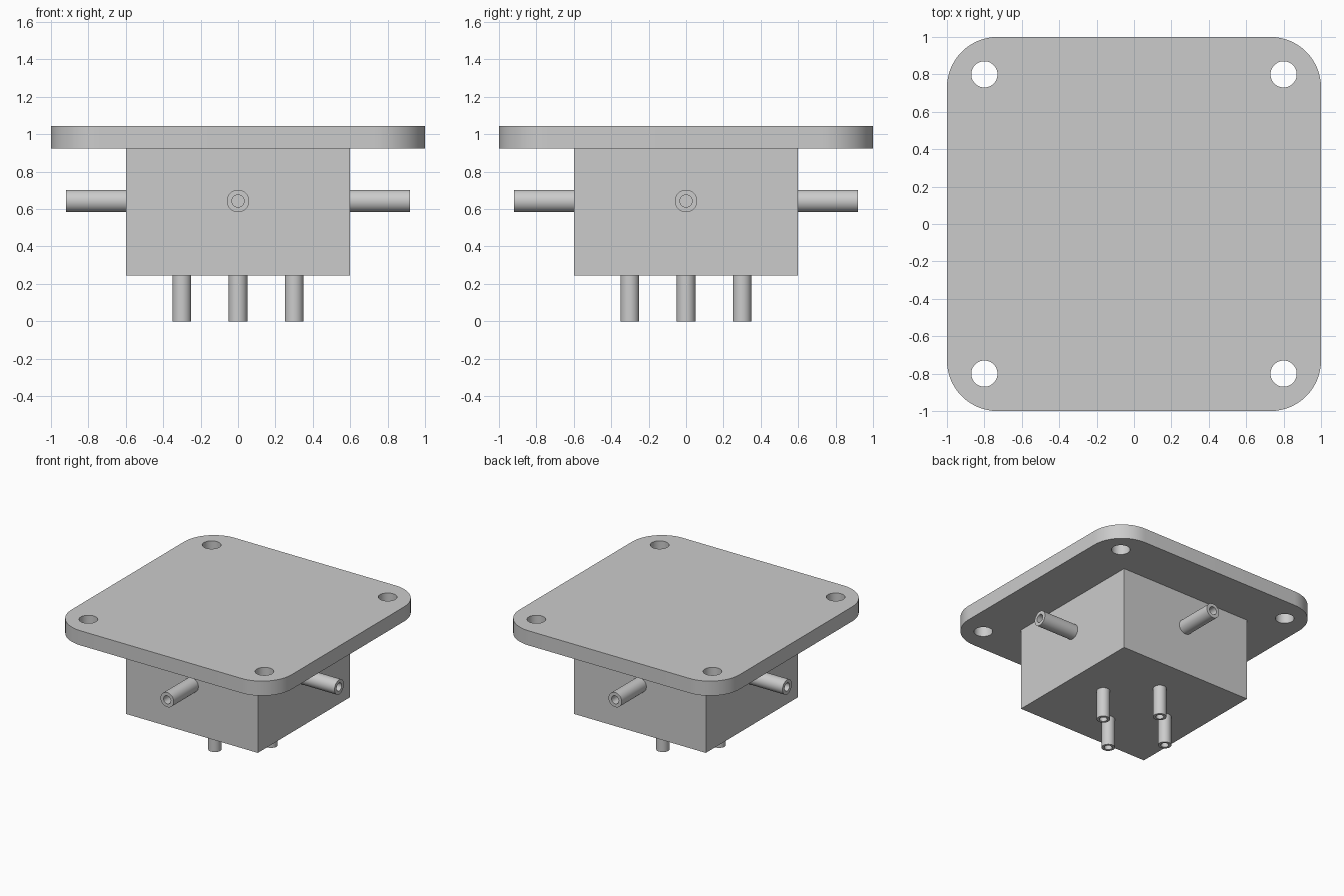
import bpy, bmesh
from math import sin, cos, pi
from mathutils import Matrix, Vector

cube = bpy.data.objects.get("Cube")
if cube:
    bpy.data.objects.remove(cube, do_unlink=True)

GREY = (0.6, 0.6, 0.6, 1)
grey = bpy.data.materials.new("plain grey")
grey.use_nodes = True
grey.diffuse_color = GREY
grey.node_tree.nodes["Principled BSDF"].inputs["Base Color"].default_value = GREY


def circle(radius, cx=0, cy=0, n=48):
    return [(cx + radius * cos(2 * pi * i / n), cy + radius * sin(2 * pi * i / n)) for i in range(n)]


def rounded_square(half, radius, n=16):
    c = half - radius
    pts = []
    for k, (sx, sy) in enumerate([(1, 1), (-1, 1), (-1, -1), (1, -1)]):
        for i in range(n + 1):
            a = (k + i / n) * pi / 2
            pts.append((sx * c + radius * cos(a), sy * c + radius * sin(a)))
    return pts


def extrude_outline(name, loops, start, direction, length):
    """Fill an outline with holes and extrude it from start along direction."""
    curve = bpy.data.curves.new(name, "CURVE")
    curve.dimensions = "2D"
    curve.fill_mode = "BOTH"
    curve.extrude = length / 2
    for loop in loops:
        spline = curve.splines.new("POLY")
        spline.points.add(len(loop) - 1)
        for point, (x, y) in zip(spline.points, loop):
            point.co = (x, y, 0, 1)
        spline.use_cyclic_u = True
    temp = bpy.data.objects.new(name + "_outline", curve)
    bpy.context.collection.objects.link(temp)
    bpy.context.view_layer.update()
    mesh = bpy.data.meshes.new_from_object(temp.evaluated_get(bpy.context.evaluated_depsgraph_get()))
    bpy.data.objects.remove(temp, do_unlink=True)
    direction = Vector(direction)
    place = Matrix.Translation(Vector(start) + direction * length / 2)
    mesh.transform(place @ direction.to_track_quat("Z", "Y").to_matrix().to_4x4())
    return finish(name, mesh)


def finish(name, mesh):
    bm = bmesh.new()
    bm.from_mesh(mesh)
    bmesh.ops.remove_doubles(bm, verts=bm.verts, dist=0.0001)
    bmesh.ops.recalc_face_normals(bm, faces=bm.faces)
    bm.to_mesh(mesh)
    bm.free()
    mesh.name = name
    mesh.materials.clear()
    mesh.materials.append(grey)
    obj = bpy.data.objects.new(name, mesh)
    bpy.context.collection.objects.link(obj)
    bpy.ops.object.select_all(action="DESELECT")
    obj.select_set(True)
    bpy.context.view_layer.objects.active = obj
    bpy.ops.object.shade_smooth_by_angle(angle=pi / 6)
    return obj


# Mounting plate with four bolt holes
holes = [circle(0.07, sx * 0.8, sy * 0.8) for sx in (-1, 1) for sy in (-1, 1)]
extrude_outline("mounting_plate", [rounded_square(1, 0.27)] + holes, (0, 0, 0.925), (0, 0, 1), 0.12)

# Square housing
bm = bmesh.new()
bmesh.ops.create_cube(bm, size=1, matrix=Matrix.Translation((0, 0, 0.585)) @ Matrix.Diagonal((1.2, 1.2, 0.68, 1)))
housing = bpy.data.meshes.new("housing")
bm.to_mesh(housing)
bm.free()
finish("housing", housing)

# One side tube and one bottom tube for each direction
for side, (dx, dy) in {"left": (1, 0), "right": (-1, 0), "front": (0, -1), "back": (0, 1)}.items():
    extrude_outline(side + "_side_tube", [circle(0.06), circle(0.033)],
                    (dx * 0.6, dy * 0.6, 0.643), (dx, dy, 0), 0.32)
    extrude_outline(side + "_bottom_tube", [circle(0.05), circle(0.03)],
                    (dx * 0.3, dy * 0.3, 0), (0, 0, 1), 0.245)
